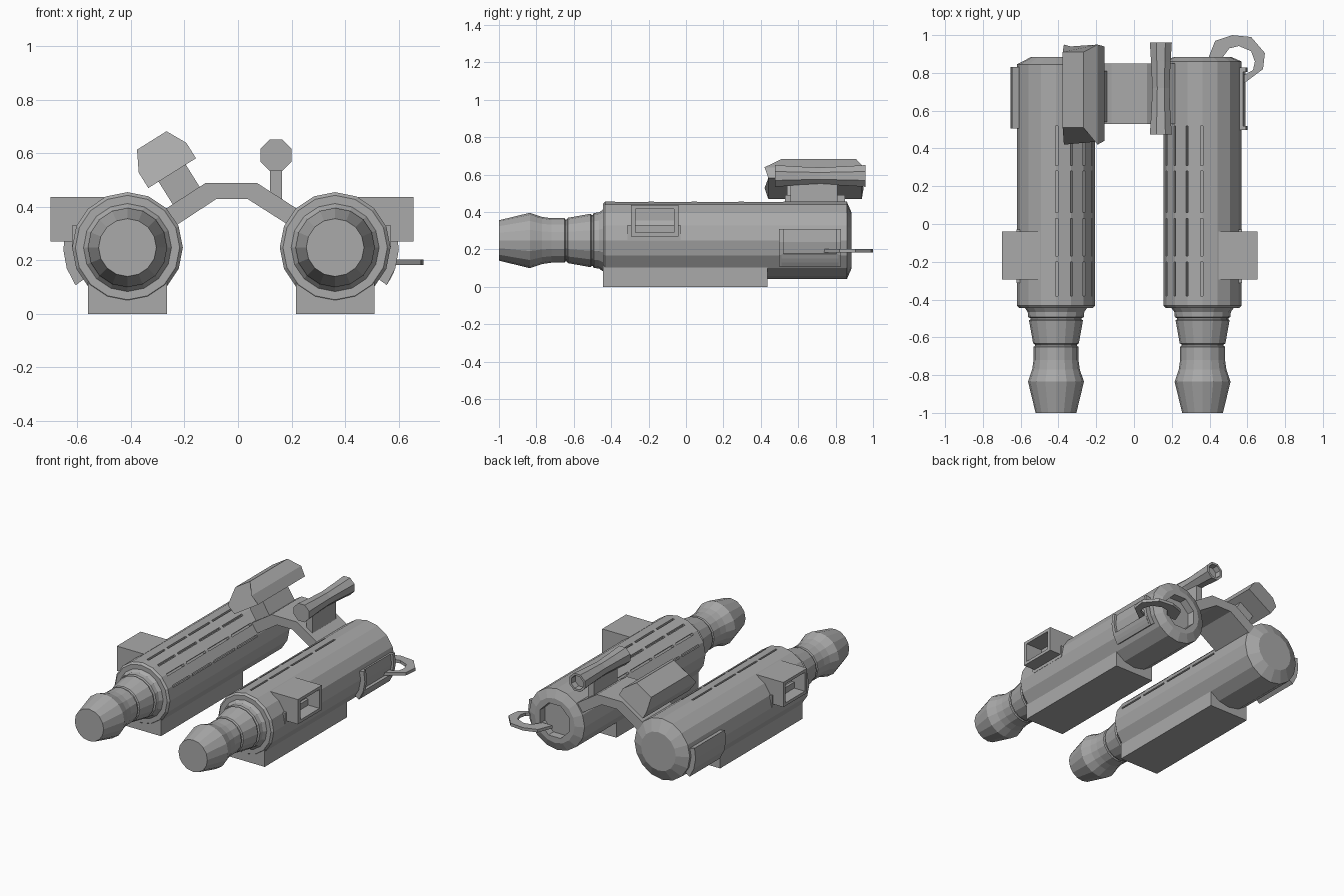
import bpy, bmesh, math
from mathutils import Matrix, Vector

old = bpy.data.objects.get("Cube")
if old:
    bpy.data.objects.remove(old, do_unlink=True)

grey = bpy.data.materials.new("plain grey")
grey.use_nodes = True
grey.diffuse_color = (0.4, 0.4, 0.4, 1)
grey.node_tree.nodes["Principled BSDF"].inputs["Base Color"].default_value = (0.4, 0.4, 0.4, 1)

AXIS_Z = 0.248
RADIUS = 0.207


def finish(name, bm):
    bmesh.ops.recalc_face_normals(bm, faces=bm.faces)
    mesh = bpy.data.meshes.new(name)
    bm.to_mesh(mesh)
    bm.free()
    mesh.materials.append(grey)
    obj = bpy.data.objects.new(name, mesh)
    bpy.context.collection.objects.link(obj)
    return obj


def loft(bm, rings):
    """Join equal rings of points and cap both ends."""
    loops = [[bm.verts.new(p) for p in ring] for ring in rings]
    n = len(loops[0])
    for a, b in zip(loops, loops[1:]):
        for i in range(n):
            j = (i + 1) % n
            bm.faces.new((a[i], a[j], b[j], b[i]))
    bm.faces.new(loops[0])
    bm.faces.new(loops[-1][::-1])


def add_lathe(bm, cx, cz, profile, sides, turn=0.0):
    """Revolve (y, radius) pairs about an axis along y."""
    angles = [turn + math.tau * i / sides for i in range(sides)]
    loft(bm, [[(cx + r * math.cos(a), y, cz + r * math.sin(a)) for a in angles]
              for y, r in profile])


def lathe(name, *args):
    bm = bmesh.new()
    add_lathe(bm, *args)
    return finish(name, bm)


def prism(name, outline, y0, y1):
    """Extrude an (x, z) outline along y."""
    bm = bmesh.new()
    loft(bm, [[(x, y, z) for x, z in outline] for y in (y0, y1)])
    return finish(name, bm)


def add_box(bm, lo, hi, matrix=Matrix()):
    lo, hi = Vector(lo), Vector(hi)
    place = Matrix.Translation((lo + hi) / 2) @ Matrix.Diagonal((*(hi - lo), 1))
    bmesh.ops.create_cube(bm, size=1, matrix=matrix @ place)


def box(name, lo, hi, matrix=Matrix()):
    bm = bmesh.new()
    add_box(bm, lo, hi, matrix)
    return finish(name, bm)


def cut(obj, cutter):
    mod = obj.modifiers.new("cut", 'BOOLEAN')
    mod.operation = 'DIFFERENCE'
    mod.solver = 'EXACT'
    mod.object = cutter
    cutter.hide_render = True
    cutter.hide_set(True)


def arc_panel(name, cx, side, r, a0, a1, y0, y1):
    """Curved plate hugging the outer flank of a barrel."""
    steps = [math.radians(a0 + (a1 - a0) * i / 3) for i in range(4)]
    pts = [(r, a) for a in steps] + [(0.18, a) for a in reversed(steps)]
    prism(name, [(cx + side * q * math.cos(a), AXIS_Z + q * math.sin(a))
                 for q, a in pts], y0, y1)


NOZZLE = [(-1.0, 0.108), (-0.835, 0.148), (-0.77, 0.126), (-0.72, 0.119),
          (-0.65, 0.119), (-0.645, 0.112), (-0.637, 0.112), (-0.632, 0.121),
          (-0.51, 0.143), (-0.505, 0.136), (-0.498, 0.136), (-0.493, 0.147),
          (-0.465, 0.15), (-0.44, 0.168), (-0.42, 0.168)]
SLOT_ROWS = [(-0.38, -0.2), (-0.17, 0.03), (0.06, 0.28), (0.31, 0.52)]

for label, cx, side in (("right", -0.413, -1), ("left", 0.363, 1)):
    # Main barrel, with a wider rear cap where the lanyard ring sits
    back = [(0.845, RADIUS), (0.885, 0.13)] if side < 0 else [(0.86, RADIUS), (0.885, 0.15)]
    barrel = lathe(label + "_barrel", cx, AXIS_Z,
                   [(-0.445, 0.195), (-0.432, RADIUS)] + back, 16)
    lathe(label + "_eyepiece", cx, AXIS_Z, NOZZLE, 16)

    # Long vent slots over the top and inner flank
    bm = bmesh.new()
    for k in range(4):
        lean = Matrix.Translation((cx, 0, AXIS_Z)) @ Matrix.Rotation(
            -side * math.radians(1 + 22.5 * k), 4, 'Y')
        for y0, y1 in SLOT_ROWS:
            add_box(bm, (-0.007, y0, 0.185), (0.007, y1, 0.23), lean)
    if side > 0:
        add_lathe(bm, cx, AXIS_Z, [(0.835, 0.115), (0.92, 0.12)], 8, math.pi / 8)
    cut(barrel, finish(label + "_barrel_cutter", bm))

    # Flat foot under the barrel
    box(label + "_foot", (cx - 0.147, -0.443, 0), (cx + 0.147, 0.435, 0.2))

    # Open square housing on the outer flank
    tip = -0.70 if side < 0 else 0.655
    root = cx + side * 0.085
    xs = sorted((root, tip))
    housing = box(label + "_side_housing", (xs[0], -0.295, 0.27), (xs[1], -0.04, 0.437))
    hx = sorted((tip - side * 0.12, tip + side * 0.05))
    cut(housing, box(label + "_housing_cutter", (hx[0], -0.27, 0.29), (hx[1], -0.065, 0.417)))
    # Raised collar around the housing base
    cx0, cx1 = sorted((root, cx + side * 0.208))
    box(label + "_housing_collar", (cx0, -0.312, 0.25), (cx1, -0.03, 0.33))

# Curved side panels: plain on the right, framed on the left
arc_panel("right_side_panel", -0.413, -1, 0.24, 15, -36, 0.505, 0.83)
arc_panel("left_side_panel", 0.363, 1, 0.222, 15, -36, 0.5, 0.825)
for name, a0, a1, y0, y1 in (("front", 15, -36, 0.497, 0.52), ("rear", 15, -36, 0.805, 0.828),
                             ("lower", -18, -36, 0.51, 0.815)):
    arc_panel("left_panel_frame_" + name, 0.363, 1, 0.238, a0, a1, y0, y1)

# Lanyard ring
outer = [(0.39, 0.87), (0.43, 0.97), (0.52, 1.0), (0.62, 0.99), (0.693, 0.905),
         (0.683, 0.82), (0.55, 0.72)]
inner = [(0.46, 0.87), (0.505, 0.93), (0.555, 0.942), (0.62, 0.915), (0.64, 0.86),
         (0.63, 0.815), (0.55, 0.77)]
bm = bmesh.new()
loft(bm, [[(*o, 0.183), (*i, 0.183), (*i, 0.203), (*o, 0.203)] for o, i in zip(outer, inner)])
finish("lanyard_ring", bm)

# Bridge joining the barrels
prism("bridge", [(-0.29, 0.38), (-0.12, 0.49), (0.07, 0.49), (0.24, 0.38), (0.2, 0.325),
                 (0.035, 0.43), (-0.08, 0.43), (-0.24, 0.325)], 0.53, 0.85)

# Tilted sensor block with sloping front, on its stem
tilt = Matrix.Translation((-0.246, 0, 0.526)) @ Matrix.Rotation(math.radians(-32), 4, 'Y')
section = [(-0.105, 0), (0.105, 0), (0.105, 0.068), (0.065, 0.144), (-0.065, 0.144), (-0.105, 0.068)]


def sensor_ring(y_low, y_mid, y_top):
    pick = lambda h: y_top if h > 0.1 else y_mid if h > 0 else y_low
    return [tilt @ Vector((u, pick(h), h)) for u, h in section]


bm = bmesh.new()
loft(bm, [sensor_ring(0.44, 0.42, 0.51), sensor_ring(0.94, 0.95, 0.91)])
finish("sensor_block", bm)
box("sensor_stem", (-0.06, 0.54, -0.12), (0.06, 0.81, 0.02), tilt)

# Waisted octagonal sight tube with a recessed rear, on its post
sight = lathe("sight_tube", 0.142, 0.593,
              [(0.475, 0.063), (0.6, 0.054), (0.72, 0.049), (0.86, 0.056), (0.96, 0.063)],
              8, math.pi / 8)
cut(sight, lathe("sight_cutter", 0.142, 0.593, [(0.92, 0.045), (1.0, 0.05)], 8, math.pi / 8))
prism("sight_post", [(0.12, 0.4), (0.19, 0.38), (0.165, 0.43), (0.165, 0.56), (0.12, 0.56)],
      0.56, 0.81)
